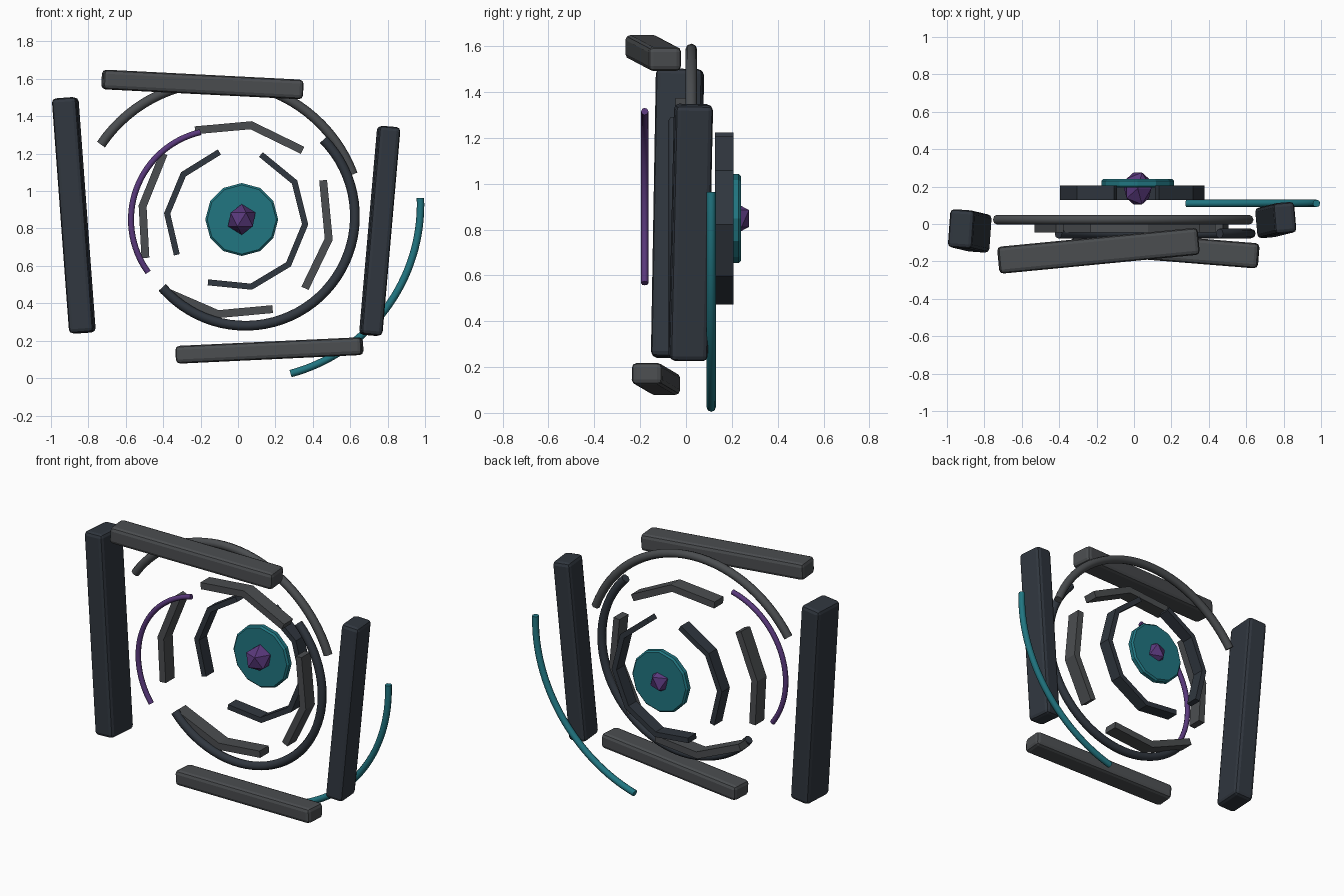
import bpy, bmesh
from math import radians, cos, sin
from mathutils import Vector

if "Cube" in bpy.data.objects:
    bpy.data.objects.remove(bpy.data.objects["Cube"])


def material(name, rgb):
    m = bpy.data.materials.new(name)
    m.diffuse_color = (*rgb, 1)
    m.use_nodes = True
    m.node_tree.nodes["Principled BSDF"].inputs["Base Color"].default_value = m.diffuse_color
    return m


DARK = material("dark_slate", (0.03, 0.038, 0.05))
GREY = material("stone_grey", (0.07, 0.075, 0.08))
TEAL = material("teal", (0.015, 0.18, 0.22))
PURPLE = material("violet", (0.1, 0.04, 0.2))


def bevel(ob, width, segments):
    b = ob.modifiers.new("bevel", 'BEVEL')
    b.width, b.segments = width, segments
    b.limit_method = 'ANGLE'


def slab(name, loc, size, rot, mat):
    """Rounded, slightly tilted block."""
    bpy.ops.mesh.primitive_cube_add(size=1, location=loc)
    ob = bpy.context.object
    ob.name, ob.scale = name, size
    bpy.ops.object.transform_apply(location=False, rotation=False, scale=True)
    ob.rotation_euler = [radians(a) for a in rot]
    ob.data.materials.append(mat)
    bevel(ob, 0.022, 2)


def arc(name, cx, y, cz, radius, a0, a1, tube, mat, steps=32):
    """Capped round tube along a circular arc in the xz plane."""
    cu = bpy.data.curves.new(name, 'CURVE')
    cu.dimensions = '3D'
    cu.bevel_depth, cu.bevel_resolution = tube, 2
    cu.use_fill_caps = True
    sp = cu.splines.new('POLY')
    sp.points.add(steps)
    for i, p in enumerate(sp.points):
        a = radians(a0 + (a1 - a0) * i / steps)
        p.co = (cx + radius * cos(a), y, cz + radius * sin(a), 1)
    cu.materials.append(mat)
    ob = bpy.data.objects.new(name, cu)
    bpy.context.collection.objects.link(ob)


def band(name, pts, y, thick, depth, mat):
    """Faceted strip: mitred path in xz, given depth along y."""
    pts = [Vector(p) for p in pts]
    bm = bmesh.new()
    rings = []
    for i, p in enumerate(pts):
        d = [(b - a).normalized() for a, b in zip(pts[max(i - 1, 0):i + 1], pts[max(i, 1):i + 1])] if i else []
        if i < len(pts) - 1:
            d.append((pts[i + 1] - p).normalized())
        n = [Vector((-v.y, v.x)) for v in d]
        m = sum(n, Vector((0, 0))).normalized()
        m *= thick / 2 / m.dot(n[0])
        rings.append([bm.verts.new((p.x + s * m.x, y + t * depth / 2, p.y + s * m.y))
                      for s, t in ((-1, -1), (1, -1), (1, 1), (-1, 1))])
    for a, b in zip(rings, rings[1:]):
        for k in range(4):
            bm.faces.new((a[k], a[(k + 1) % 4], b[(k + 1) % 4], b[k]))
    bm.faces.new(rings[0])
    bm.faces.new(rings[-1])
    bmesh.ops.recalc_face_normals(bm, faces=bm.faces)
    me = bpy.data.meshes.new(name)
    bm.to_mesh(me)
    bm.free()
    me.materials.append(mat)
    bpy.context.collection.objects.link(bpy.data.objects.new(name, me))


# Outer broken frame
slab("left_pillar", (-0.878, -0.037, 0.87), (0.132, 0.205, 1.26), (-0.7, -4.3, -4), DARK)
slab("right_pillar", (0.758, 0.021, 0.787), (0.115, 0.165, 1.12), (-0.8, 5.1, 5), DARK)
slab("top_beam", (-0.19, -0.143, 1.57), (1.075, 0.145, 0.105), (0, 2.9, 5.5), GREY)
slab("bottom_beam", (0.168, -0.131, 0.148), (1.0, 0.135, 0.095), (0, -2.7, -4.6), GREY)

# Round tube arcs
arc("upper_arc", -0.1, 0.023, 0.822, 0.763, 146, 20.5, 0.026, GREY)
arc("lower_arc", 0.04, -0.051, 0.865, 0.585, -139.5, 44.5, 0.026, DARK, 40)
arc("violet_arc", -0.092, -0.18, 0.8475, 0.48, 103, 216, 0.016, PURPLE)
arc("teal_arc", 0.038, 0.11, 0.93, 0.938, 2, -75, 0.02, TEAL)

# Middle faceted ring, four fragments
fragments = {
    "left": [(-0.397, 1.2), (-0.51, 0.92), (-0.495, 0.643)],
    "top": [(-0.23, 1.325), (0.07, 1.352), (0.345, 1.218)],
    "right": [(0.455, 1.058), (0.485, 0.743), (0.358, 0.48)],
    "bottom": [(-0.407, 0.472), (-0.107, 0.342), (0.185, 0.369)],
}
for key, pts in fragments.items():
    band("middle_ring_" + key, pts, 0, 0.042, 0.09, GREY)

# Inner faceted ring, two fragments
for key, start, end, n in (("right", 69, -114, 5), ("left", 104, 211, 3)):
    pts = []
    for i in range(n + 1):
        a = radians(start + (end - start) * i / n)
        pts.append((-0.01 + 0.37 * cos(a), 0.85 + 0.37 * sin(a)))
    band("inner_ring_" + key, pts, 0.167, 0.032, 0.08, DARK)

# Central disc
bpy.ops.mesh.primitive_cylinder_add(vertices=12, radius=0.195, depth=0.045,
                                    location=(0.02, 0.217, 0.848), rotation=(radians(90), 0, 0))
disc = bpy.context.object
disc.name = "core_disc"
disc.data.materials.append(TEAL)
bevel(disc, 0.01, 1)

# Faceted core gem
bpy.ops.mesh.primitive_ico_sphere_add(subdivisions=1, radius=0.082, location=(0.02, 0.19, 0.848))
gem = bpy.context.object
gem.name = "core_gem"
gem.scale = (1, 1.22, 1)
gem.data.materials.append(PURPLE)
